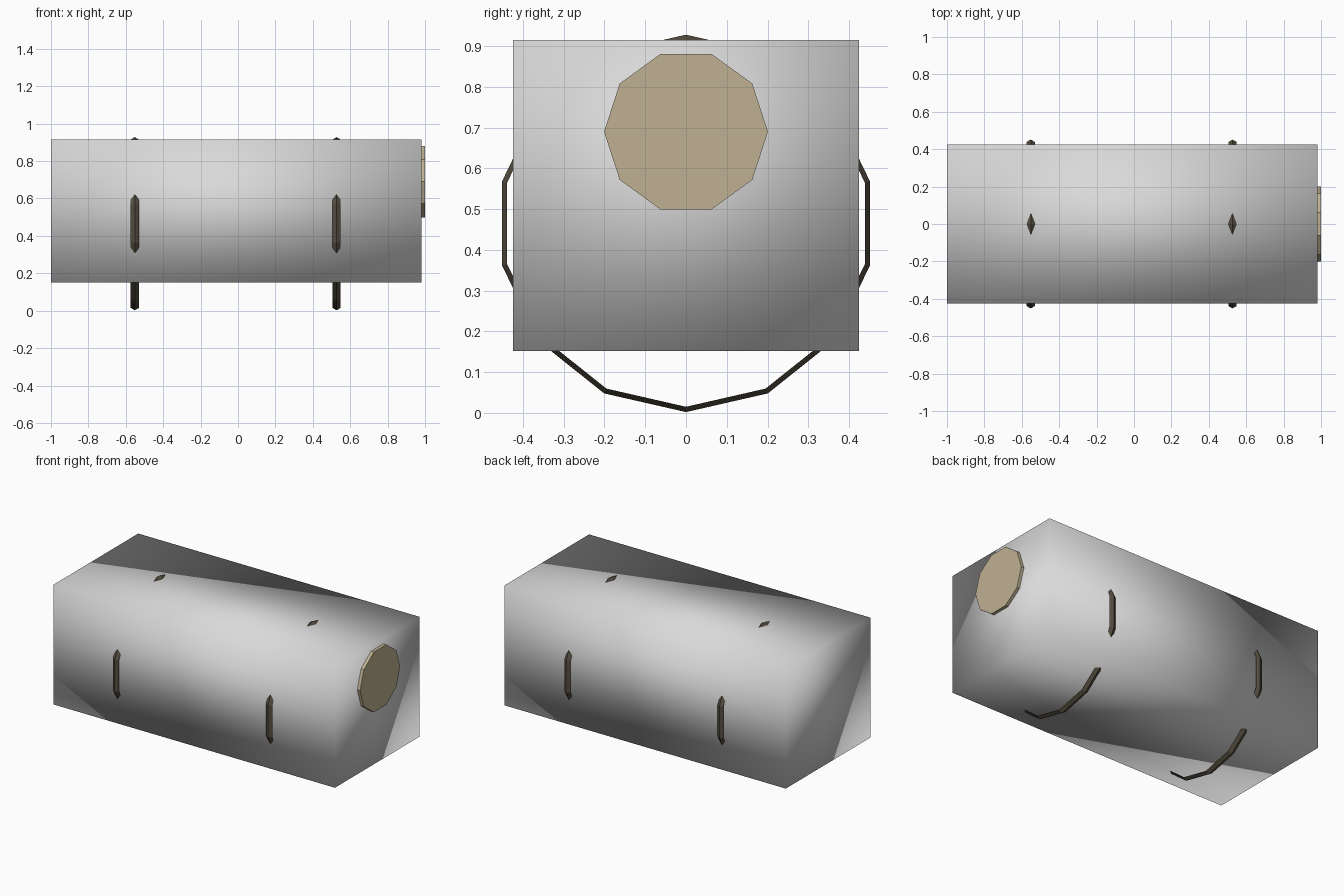
import bpy, bmesh
from math import sin, cos, pi

cube = bpy.data.objects.get("Cube")
if cube:
    bpy.data.objects.remove(cube, do_unlink=True)


def material(name, rgb):
    m = bpy.data.materials.new(name)
    m.use_nodes = True
    m.diffuse_color = (*rgb, 1)
    m.node_tree.nodes["Principled BSDF"].inputs["Base Color"].default_value = (*rgb, 1)
    return m


def finish(name, bm, mat, smooth=False):
    bmesh.ops.recalc_face_normals(bm, faces=bm.faces)
    mesh = bpy.data.meshes.new(name)
    for f in bm.faces:
        f.smooth = smooth
    bm.to_mesh(mesh)
    bm.free()
    mesh.materials.append(mat)
    obj = bpy.data.objects.new(name, mesh)
    bpy.context.collection.objects.link(obj)
    return obj


grey = material("pale grey", (0.70, 0.70, 0.70))
tan = material("tan", (0.52, 0.44, 0.29))
brown = material("dark brown", (0.09, 0.073, 0.05))

# Main block, softly shaded across its corners
bm = bmesh.new()
bmesh.ops.create_cube(bm, size=1)
bmesh.ops.scale(bm, vec=(1.98, 0.85, 0.763), verts=bm.verts)
bmesh.ops.translate(bm, vec=(-0.01, 0, 0.533), verts=bm.verts)
finish("block", bm, grey, smooth=True)

# Ten-sided end cap
bm = bmesh.new()
rim = [bm.verts.new((0.975, 0.201 * cos(i * pi / 5), 0.69 + 0.201 * sin(i * pi / 5)))
       for i in range(10)]
face = bm.faces.new(rim)
out = bmesh.ops.extrude_face_region(bm, geom=[face])
moved = [v for v in out["geom"] if isinstance(v, bmesh.types.BMVert)]
bmesh.ops.translate(bm, vec=(0.025, 0, 0), verts=moved)
finish("end_cap", bm, tan)


# Fourteen-sided bands with a ridged outer face
def band(name, x, sides=14):
    section = [(-0.022, 0.45), (0, 0.463), (0.022, 0.45)]
    bm = bmesh.new()
    loops = []
    for i in range(sides):
        a = 2 * pi * i / sides
        loops.append([bm.verts.new((x + dx, r * sin(a), 0.465 - r * cos(a)))
                      for dx, r in section])
    for i, loop in enumerate(loops):
        after = loops[(i + 1) % sides]
        for j in range(3):
            k = (j + 1) % 3
            bm.faces.new((loop[j], loop[k], after[k], after[j]))
    finish(name, bm, brown)


band("right_band", -0.552)
band("left_band", 0.527)
